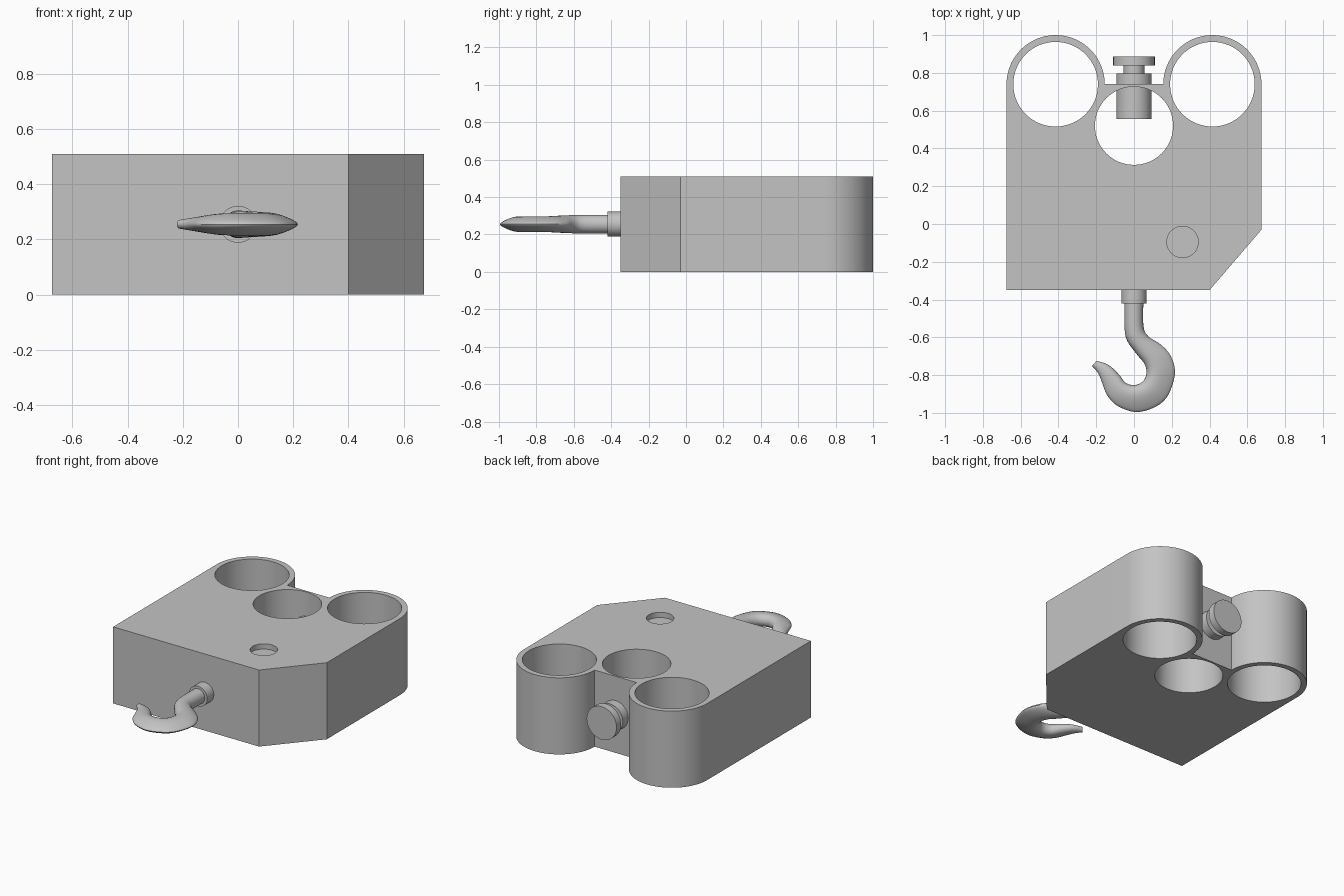
import bpy
import bmesh
from math import pi, sin, cos, radians
from mathutils import Vector

cube = bpy.data.objects.get("Cube")
if cube:
    bpy.data.objects.remove(cube, do_unlink=True)

HEIGHT = 0.51
MID = HEIGHT / 2
LOBE_X, LOBE_Y, LOBE_R = 0.415, 0.74, 0.26

grey = bpy.data.materials.new("plain grey")
grey.use_nodes = True
grey.diffuse_color = (0.55, 0.55, 0.55, 1)
grey.node_tree.nodes["Principled BSDF"].inputs["Base Color"].default_value = grey.diffuse_color


def make_object(name, bm):
    bmesh.ops.recalc_face_normals(bm, faces=bm.faces)
    mesh = bpy.data.meshes.new(name)
    bm.to_mesh(mesh)
    bm.free()
    mesh.materials.append(grey)
    obj = bpy.data.objects.new(name, mesh)
    bpy.context.collection.objects.link(obj)
    return obj


def activate(obj):
    bpy.ops.object.select_all(action="DESELECT")
    obj.select_set(True)
    bpy.context.view_layer.objects.active = obj


def smooth(obj):
    activate(obj)
    bpy.ops.object.shade_smooth_by_angle(angle=radians(35))


def loft(name, rings):
    """Skin a list of equal-length point rings and cap both ends."""
    bm = bmesh.new()
    loops = [[bm.verts.new(p) for p in ring] for ring in rings]
    for a, b in zip(loops, loops[1:]):
        for i in range(len(a)):
            j = (i + 1) % len(a)
            bm.faces.new((a[i], a[j], b[j], b[i]))
    bm.faces.new(loops[0])
    bm.faces.new(loops[-1])
    return make_object(name, bm)


def turned_along_y(name, profile, sides=48):
    """Turn a (radius, y) profile about the middle y axis."""
    angles = [2 * pi * i / sides for i in range(sides)]
    rings = [[(r * cos(a), y, MID + r * sin(a)) for a in angles] for r, y in profile]
    obj = loft(name, rings)
    smooth(obj)
    return obj


def bore(body, x, y, radius, bottom, sides=64):
    """Cut a vertical round hole down to the given height."""
    angles = [2 * pi * i / sides for i in range(sides)]
    cutter = loft("bore_cutter", [[(x + radius * cos(a), y + radius * sin(a), z)
                                   for a in angles] for z in (bottom, HEIGHT + 0.1)])
    cutter.hide_render = True
    cut = body.modifiers.new("bore", "BOOLEAN")
    cut.operation = "DIFFERENCE"
    cut.solver = "EXACT"
    cut.object = cutter
    activate(body)
    bpy.ops.object.modifier_apply(modifier=cut.name)
    bpy.data.objects.remove(cutter, do_unlink=True)


# Block outline: chamfered front corner and two rounded lobes at the back
steps = 40
outline = [(-0.675, -0.35), (0.4, -0.35), (0.675, -0.03)]
for side in (1, -1):
    for i in range(steps + 1):
        a = pi * i / steps
        outline.append((side * LOBE_X + LOBE_R * cos(a), LOBE_Y + LOBE_R * sin(a)))
body = loft("block_body", [[(x, y, z) for x, y in outline] for z in (0, HEIGHT)])

# Through holes and the shallow round recess
for side in (1, -1):
    bore(body, side * LOBE_X, LOBE_Y, 0.224, -0.1)
bore(body, 0, 0.52, 0.207, -0.1)
bore(body, 0.257, -0.095, 0.083, HEIGHT - 0.035)
smooth(body)

# Knobbed pin through the back wall, and the collar of the hook
turned_along_y("back_pin", [(0.093, 0.557), (0.093, 0.798), (0.055, 0.798),
                            (0.055, 0.84), (0.11, 0.84), (0.11, 0.888)])
turned_along_y("hook_collar", [(0.067, -0.34), (0.067, -0.42)])

# Hook stations: inner edge x y, outer edge x y, half thickness, outer taper
stations = [
    (-0.05, -0.4, 0.05, -0.4, 0.05, 0),
    (-0.05, -0.55, 0.05, -0.54, 0.05, 0),
    (-0.035, -0.62, 0.076, -0.595, 0.05, 0.1),
    (0.015, -0.69, 0.14, -0.637, 0.048, 0.3),
    (0.055, -0.74, 0.195, -0.7, 0.045, 0.4),
    (0.066, -0.79, 0.216, -0.8, 0.043, 0.5),
    (0.045, -0.835, 0.16, -0.935, 0.043, 0.5),
    (0, -0.853, 0.03, -0.995, 0.043, 0.5),
    (-0.045, -0.84, -0.08, -0.967, 0.041, 0.4),
    (-0.077, -0.8, -0.14, -0.91, 0.036, 0.3),
    (-0.12, -0.757, -0.167, -0.845, 0.029, 0.2),
    (-0.16, -0.735, -0.19, -0.79, 0.022, 0),
    (-0.2, -0.725, -0.222, -0.752, 0.016, 0),
]


def blend(p, q, r, s, t):
    """Smooth curve from q to r, steered by p and s."""
    return 0.5 * (2 * q + (r - p) * t + (2 * p - 5 * q + 4 * r - s) * t ** 2
                  + (3 * q - p - 3 * r + s) * t ** 3)


def hook_ring(station, sides=24):
    ix, iy, ox, oy, half, taper = station
    inner, outer = Vector((ix, iy, MID)), Vector((ox, oy, MID))
    ring = []
    for i in range(sides):
        a = 2 * pi * i / sides
        across = -cos(a)
        p = inner.lerp(outer, (1 + across) / 2)
        p.z += half * sin(a) * (1 - taper * across) / (1 + 0.3 * taper)
        ring.append(p)
    return ring


# Hook body
rings = []
last = len(stations) - 1
for k in range(last):
    four = [stations[min(max(k + d, 0), last)] for d in (-1, 0, 1, 2)]
    for n in range(5):
        rings.append(hook_ring([blend(*values, n / 5) for values in zip(*four)]))
rings.append(hook_ring(stations[-1]))
smooth(loft("hook", rings))
